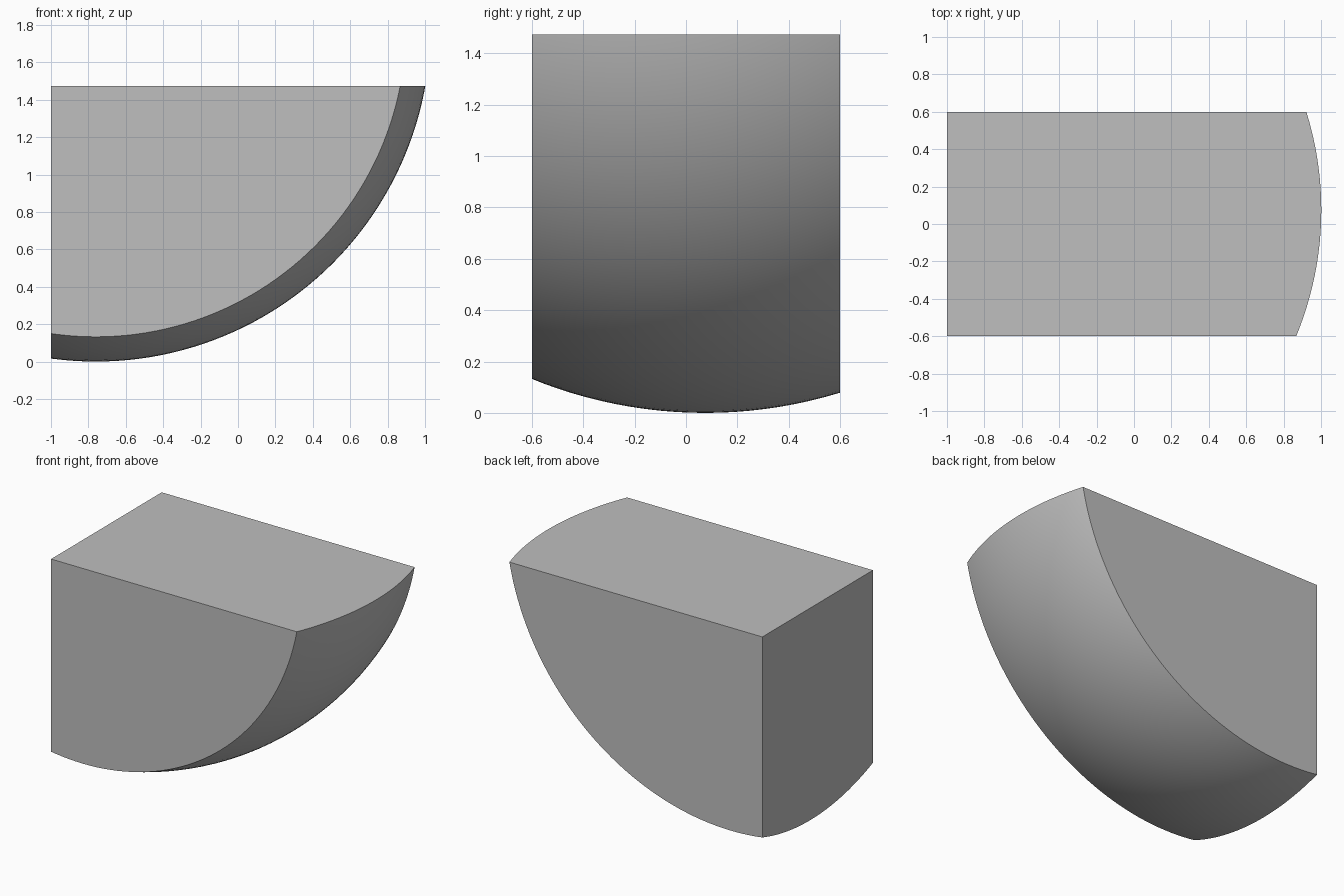
import bpy, bmesh, math
from mathutils import Matrix, Vector

cube = bpy.data.objects.get("Cube")
if cube:
    bpy.data.objects.remove(cube, do_unlink=True)

RADIUS = 1.79
CENTRE = Vector((-0.76, 0.075, RADIUS))

# Plain grey material
grey = bpy.data.materials.new("plain grey")
grey.use_nodes = True
colour = (0.52, 0.52, 0.52, 1)
grey.diffuse_color = colour
grey.node_tree.nodes["Principled BSDF"].inputs["Base Color"].default_value = colour

# Full ball, poles along y so they fall outside the block
bm = bmesh.new()
placement = Matrix.Translation(CENTRE) @ Matrix.Rotation(math.pi / 2, 4, "X")
bmesh.ops.create_uvsphere(bm, u_segments=192, v_segments=96, radius=RADIUS, matrix=placement)

# Slice off and cap each flat side: left end, front, back, top
cuts = [((-1, 0, 0), (-1, 0, 0)),
        ((0, -0.6, 0), (0, -1, 0)),
        ((0, 0.6, 0), (0, 1, 0)),
        ((0, 0, 1.473), (0, 0, 1))]
for point, normal in cuts:
    result = bmesh.ops.bisect_plane(
        bm, geom=bm.verts[:] + bm.edges[:] + bm.faces[:], dist=1e-5,
        plane_co=point, plane_no=normal, clear_outer=True)
    rim = [e for e in bm.edges if e.is_boundary]
    bmesh.ops.edgeloop_fill(bm, edges=rim)

bmesh.ops.recalc_face_normals(bm, faces=bm.faces[:])

mesh = bpy.data.meshes.new("sphere_segment")
bm.to_mesh(mesh)
bm.free()
mesh.materials.append(grey)
segment = bpy.data.objects.new("sphere_segment", mesh)
bpy.context.collection.objects.link(segment)

# Smooth dome, crisp edges around the flat sides
bpy.ops.object.select_all(action="DESELECT")
segment.select_set(True)
bpy.context.view_layer.objects.active = segment
bpy.ops.object.shade_smooth_by_angle(angle=math.radians(20))
